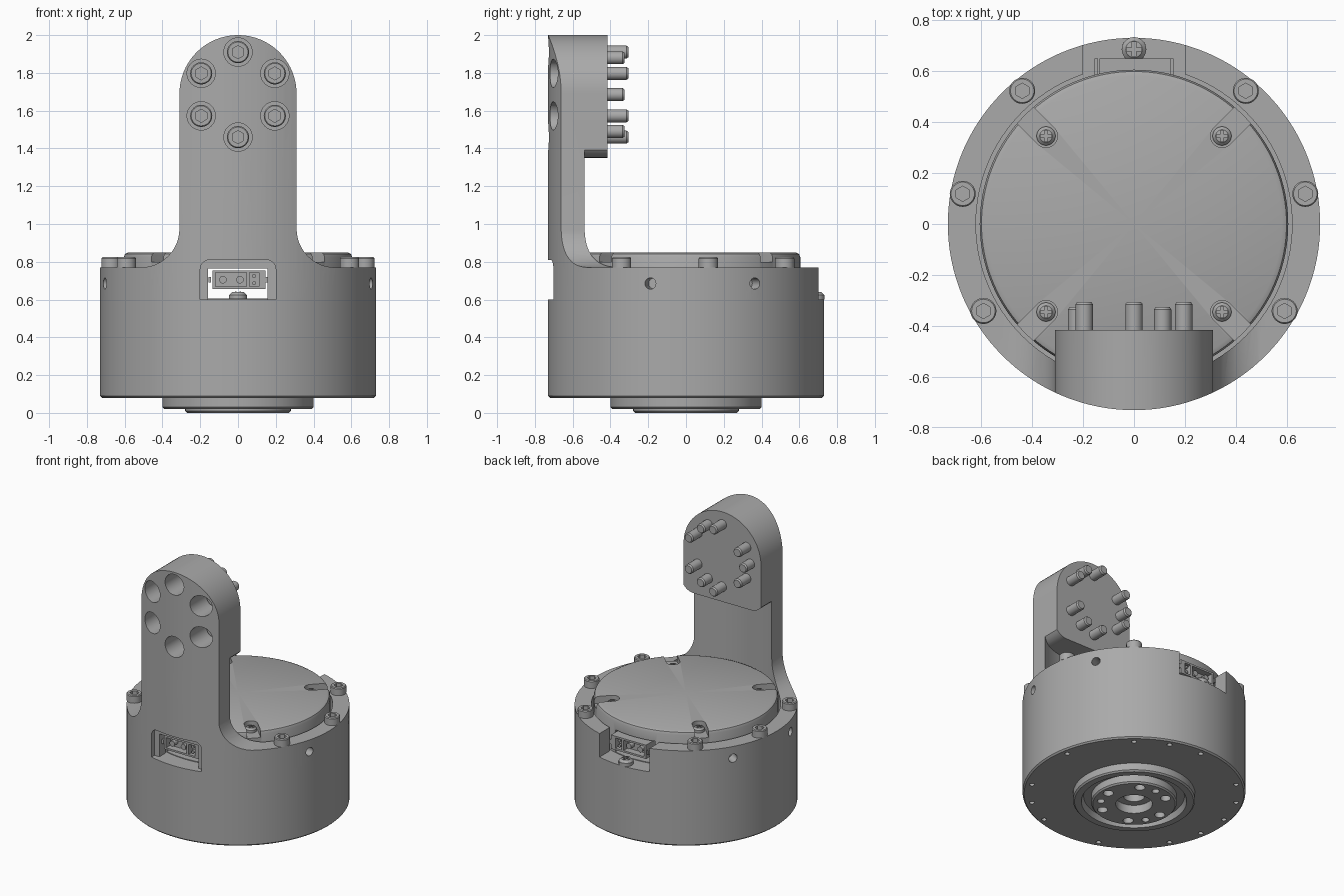
import bpy, bmesh, math
from mathutils import Matrix, Vector

if "Cube" in bpy.data.objects:
    bpy.data.objects.remove(bpy.data.objects["Cube"], do_unlink=True)

grey = bpy.data.materials.new("machined_grey")
grey.use_nodes = True
tone = (0.4, 0.4, 0.4, 1)
grey.diffuse_color = tone
grey.node_tree.nodes["Principled BSDF"].inputs["Base Color"].default_value = tone


def make(name, bm):
    bmesh.ops.recalc_face_normals(bm, faces=bm.faces)
    mesh = bpy.data.meshes.new(name)
    bm.to_mesh(mesh)
    bm.free()
    mesh.materials.append(grey)
    obj = bpy.data.objects.new(name, mesh)
    bpy.context.collection.objects.link(obj)
    return obj


def lathe(name, profile, steps=128):
    """Revolve (radius, z) points about the z axis."""
    bm = bmesh.new()
    vs = [bm.verts.new((r, 0, z)) for r, z in profile]
    es = [bm.edges.new(p) for p in zip(vs, vs[1:])]
    bmesh.ops.spin(bm, geom=vs + es, axis=(0, 0, 1), cent=(0, 0, 0),
                   angle=math.tau, steps=steps, use_merge=True)
    bmesh.ops.remove_doubles(bm, verts=bm.verts, dist=0.0005)
    return make(name, bm)


def rods(name, items, sides=24):
    """Cylinders given as (start, end, radius)."""
    bm = bmesh.new()
    for a, b, r in items:
        a, b = Vector(a), Vector(b)
        turn = (b - a).to_track_quat('Z', 'Y').to_matrix().to_4x4()
        bmesh.ops.create_cone(bm, cap_ends=True, segments=sides, radius1=r, radius2=r,
                              depth=(b - a).length,
                              matrix=Matrix.Translation((a + b) / 2) @ turn)
    return make(name, bm)


def box(name, x0, x1, y0, y1, z0, z1):
    return prism(name, [(x0, z0), (x1, z0), (x1, z1), (x0, z1)], y0, y1)


def prism(name, outline, y0, y1):
    """Extrude an (x, z) outline along y."""
    bm = bmesh.new()
    face = bm.faces.new([bm.verts.new((x, y0, z)) for x, z in outline])
    out = bmesh.ops.extrude_face_region(bm, geom=[face])
    bmesh.ops.translate(bm, vec=(0, y1 - y0, 0),
                        verts=[v for v in out["geom"] if isinstance(v, bmesh.types.BMVert)])
    return make(name, bm)


def arc(cx, cz, r, a0, a1, n=12):
    angles = [math.radians(a0 + (a1 - a0) * i / n) for i in range(n + 1)]
    return [(cx + r * math.cos(a), cz + r * math.sin(a)) for a in angles]


def boolean(obj, tool, operation='DIFFERENCE'):
    mod = obj.modifiers.new("bool", 'BOOLEAN')
    mod.operation, mod.object, mod.solver = operation, tool, 'EXACT'
    bake(obj)
    bpy.data.objects.remove(tool, do_unlink=True)


def bake(obj):
    bpy.context.view_layer.update()
    graph = bpy.context.evaluated_depsgraph_get()
    mesh = bpy.data.meshes.new_from_object(obj.evaluated_get(graph))
    obj.modifiers.clear()
    obj.data = mesh


def polar(r, deg, z):
    a = math.radians(deg)
    return (r * math.cos(a), r * math.sin(a), z)


def copy(src, name, loc, rot=(0, 0, 0), scale=1):
    obj = bpy.data.objects.new(name, src.data)
    obj.location, obj.rotation_euler, obj.scale = loc, rot, (scale,) * 3
    bpy.context.collection.objects.link(obj)
    return obj


# Motor housing with stepped output hub underneath
body = lathe("motor_housing", [
    (0, 0.15), (0.07, 0.15), (0.07, 0.06), (0.12, 0.06), (0.12, 0), (0.27, 0), (0.28, 0.01),
    (0.28, 0.06), (0.33, 0.06), (0.345, 0.02), (0.39, 0.02), (0.4, 0.03), (0.4, 0.08),
    (0.72, 0.08), (0.73, 0.09), (0.73, 0.6), (0, 0.6)])
holes = [(polar(0.68, a, 0), polar(0.68, a, 0.14), 0.017)
         for a in (10, 50, 70, 90, 130, 150, 170, 190, 210, 250, 290, 310, 330)]
holes += [(polar(0.22, a, -0.1), polar(0.22, a, 0.05), 0.034) for a in range(0, 360, 60)]
holes += [(polar(0.22, a, -0.1), polar(0.22, a, 0.05), 0.025) for a in (90, 210, 330)]
boolean(body, rods("hole_cutter", holes))

# Bracket: upright arm flaring into a ring, trimmed to the housing radius
TOP = 1.69
outline = ([(-0.8, 0.6), (0.8, 0.6), (0.8, 0.77)] + arc(0.515, 0.975, 0.205, 270, 180)
           + arc(0, TOP, 0.31, 0, 180, 40) + arc(-0.515, 0.975, 0.205, 0, -90) + [(-0.8, 0.77)])
bracket = prism("arm_bracket", outline, -0.8, -0.25)
boolean(bracket, box("ring_block", -0.8, 0.8, -0.3, 0.8, 0.6, 0.77), 'UNION')
boolean(bracket, lathe("trim", [(0, 0.5), (0.73, 0.5), (0.73, 2.2), (0, 2.2)]), 'INTERSECT')

# Inside clearance, leaving the thick flange at the top of the arm
inner = lathe("inner_cutter", [(0, 0.5), (0.62, 0.5), (0.62, 2.2), (0, 2.2)])
flange = (arc(0, TOP, 0.33, 0, 180, 40) + arc(-0.23, 1.45, 0.1, 180, 270, 8)
          + arc(0.23, 1.45, 0.1, 270, 360, 8))
boolean(inner, prism("flange", flange, -0.9, -0.415))
boolean(bracket, inner)

# Connector openings front and back, and the radial threaded holes
recess = [(-0.2, 0.5), (0.2, 0.5)] + arc(0.15, 0.76, 0.05, 0, 90, 6) + arc(-0.15, 0.76, 0.05, 90, 180, 6)
boolean(bracket, prism("recess_cutter", recess, -0.8, -0.67))
boolean(bracket, box("window_cutter", -0.16, 0.155, -0.8, -0.4, 0.5, 0.765))
boolean(bracket, box("gap_cutter", -0.2, 0.2, 0.4, 0.8, 0.5, 0.9))
side = [(polar(0.65, a, 0.685), polar(0.8, a, 0.685), 0.03) for a in (-15, 30, 150, 195)]
boolean(bracket, rods("side_hole_cutter", side))
ring_points = [(0.225 * math.cos(math.radians(a)), TOP - 0.005 + 0.225 * math.sin(math.radians(a)))
               for a in range(30, 390, 60)]
boolean(bracket, rods("bore_cutter", [((x, -0.8, z), (x, -0.5, z), 0.075) for x, z in ring_points], 32))

# Round cover with four diagonal screw slots and a cable channel
cover = lathe("top_cover", [(0, 0.6), (0.605, 0.6), (0.605, 0.825), (0.598, 0.842),
                            (0.58, 0.85), (0, 0.85)])
for k in range(4):
    slot = box("slot_cutter", 0.488, 0.8, -0.045, 0.045, 0.8, 0.9)
    boolean(slot, rods("slot_end", [((0.488, 0, 0.8), (0.488, 0, 0.9), 0.045)]), 'UNION')
    slot.rotation_euler.z = math.radians(45 + 90 * k)
    boolean(cover, slot)
boolean(cover, box("channel_cutter", -0.16, 0.155, -0.8, 0.8, 0.605, 0.765))

# Cable connectors at both ends of the channel
for name, facing in (("front", -1), ("back", 1)):
    y0, y1 = sorted((facing * 0.5, facing * 0.65))
    plug = box(name + "_connector", -0.135, 0.145, y0, y1, 0.655, 0.755)
    mid = facing * 0.6
    lo, hi = sorted((mid, facing * 0.7))
    boolean(plug, box("socket_cutter", -0.12, 0.045, lo, hi, 0.668, 0.742))
    boolean(plug, box("socket_cutter", 0.06, 0.11, lo, hi, 0.668, 0.742))
    rods(name + "_connector_pins",
         [((x, facing * 0.55, z), (x, facing * 0.64, z), r)
          for x, z, r in ((-0.08, 0.705, 0.02), (0.01, 0.705, 0.02), (0.085, 0.725, 0.01), (0.085, 0.687, 0.01))], 16)
    for x in (-0.147, 0.15):
        box(name + "_connector_ear", x - 0.008, x + 0.005, y0, y1, 0.69, 0.72)

# Socket head screw and cross head screw, shared by all copies
socket = lathe("ring_screw_1", [(0, 0), (0.051, 0), (0.051, 0.048), (0.046, 0.054), (0, 0.054)], 32)
boolean(socket, rods("hex_cutter", [((0, 0, 0.02), (0, 0, 0.1), 0.03)], 6))
cross = lathe("cover_screw_1", [(0, 0), (0.037, 0), (0.037, 0.018), (0.025, 0.03), (0, 0.034)], 24)
boolean(cross, box("cross_cutter", -0.022, 0.022, -0.006, 0.006, 0.015, 0.1))
boolean(cross, box("cross_cutter", -0.006, 0.006, -0.022, 0.022, 0.015, 0.1))

ring_angles = (50, 10, -30, 130, 170, 210)
socket.location = polar(0.682, ring_angles[0], 0.77)
for i, a in enumerate(ring_angles[1:], 2):
    copy(socket, f"ring_screw_{i}", polar(0.682, a, 0.77))
cross.location = polar(0.488, 45, 0.8)
for i in range(1, 4):
    copy(cross, f"cover_screw_{i + 1}", polar(0.488, 45 + 90 * i, 0.8))
copy(cross, "rear_ground_screw", (0, 0.685, 0.6), scale=1.3)

# Flange screws, with shanks and dowels standing out behind
for i, (x, z) in enumerate(ring_points, 1):
    copy(socket, f"flange_screw_{i}", (x, -0.5, z), (math.pi / 2, 0, 0), 1.15)
shank = lathe("shank_1", [(0, 0), (0.034, 0), (0.034, 0.115), (0.027, 0.125), (0, 0.125)], 24)
pins = [(x, z, -0.43) for x, z in ring_points]
pins += [(0.225 * math.cos(math.radians(a)), TOP - 0.005 + 0.225 * math.sin(math.radians(a)), -0.45)
         for a in (60, 180, 300)]
for i, (x, z, y) in enumerate(pins, 1):
    name = f"shank_{i}" if i < 7 else f"dowel_{i - 6}"
    pin = shank if i == 1 else copy(shank, name, (0, 0, 0))
    pin.location, pin.rotation_euler = (x, y, z), (-math.pi / 2, 0, 0)

# Smooth shading with sharp edges kept
bpy.ops.object.select_all(action='DESELECT')
for obj in bpy.context.scene.objects:
    if obj.type == 'MESH':
        obj.select_set(True)
        bpy.context.view_layer.objects.active = obj
bpy.ops.object.shade_smooth_by_angle(angle=math.radians(30))
